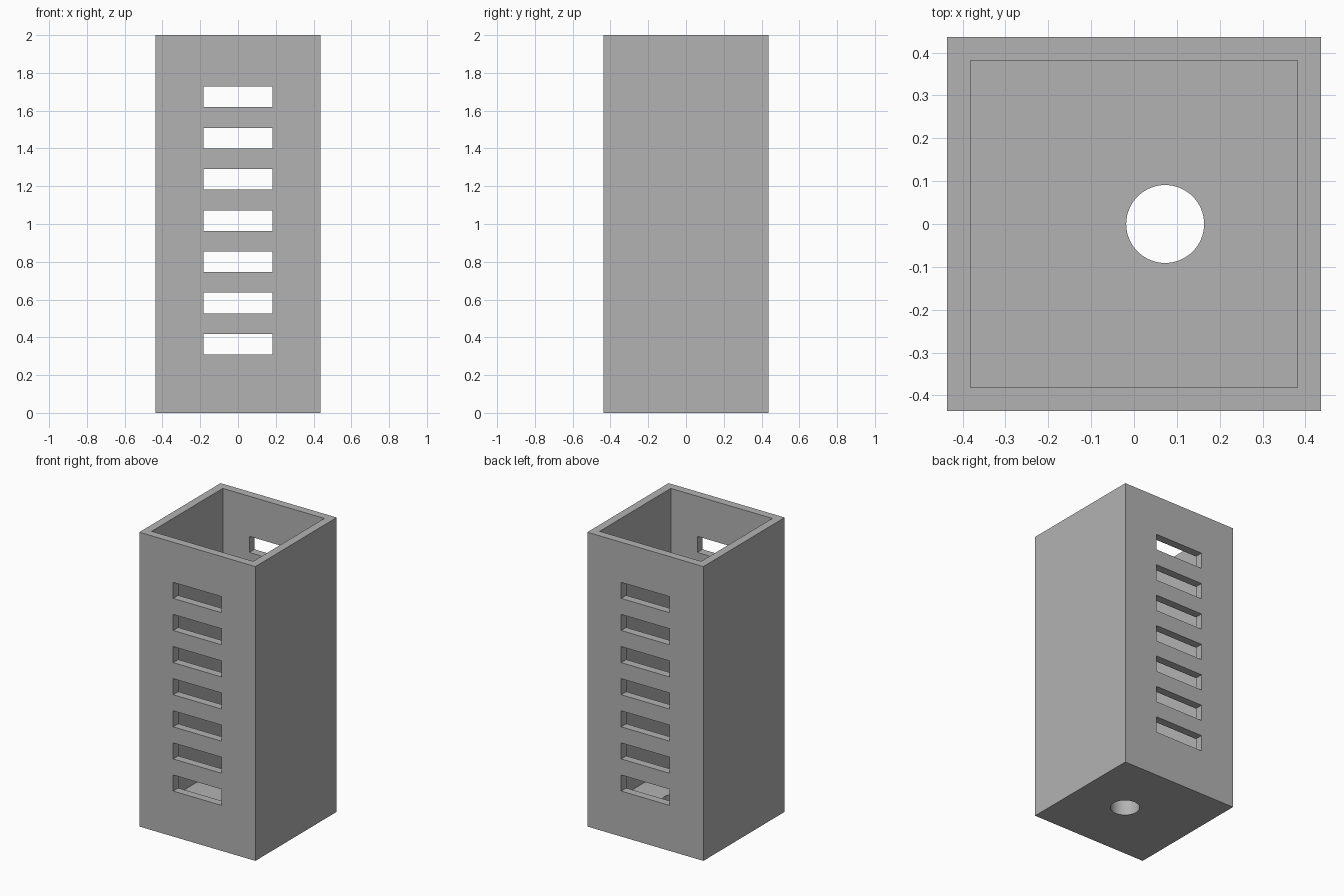
import bpy
import math

default = bpy.data.objects.get("Cube")
if default:
    bpy.data.objects.remove(default, do_unlink=True)

U = 2 / 110            # design unit: the box is 110 units tall
SIDE, HEIGHT = 48 * U, 110 * U
WALL, FLOOR = 3 * U, 6 * U
SLOT_W, SLOT_H, SLOT_PITCH, SLOT_START = 20 * U, 6 * U, 12 * U, 17 * U
SLOT_COUNT = 7

grey = bpy.data.materials.new("plain_grey")
grey.use_nodes = True
colour = (0.45, 0.45, 0.45, 1)
grey.diffuse_color = colour
grey.node_tree.nodes["Principled BSDF"].inputs["Base Color"].default_value = colour


def block(name, size, z_bottom):
    """Box centred in x and y, resting on z_bottom."""
    bpy.ops.mesh.primitive_cube_add(size=1, location=(0, 0, z_bottom + size[2] / 2))
    obj = bpy.context.object
    obj.name = name
    obj.scale = size
    bpy.ops.object.transform_apply(location=True, rotation=False, scale=True)
    obj.data.materials.append(grey)
    return obj


def cut(target, cutter):
    """Subtract the cutter from the target and discard it."""
    cutter.hide_render = True
    mod = target.modifiers.new("cut", 'BOOLEAN')
    mod.operation = 'DIFFERENCE'
    mod.solver = 'EXACT'
    mod.object = cutter
    bpy.ops.object.select_all(action='DESELECT')
    bpy.context.view_layer.objects.active = target
    target.select_set(True)
    bpy.ops.object.modifier_apply(modifier=mod.name)
    bpy.data.objects.remove(cutter, do_unlink=True)


# Open-topped square box
box = block("slotted_box", (SIDE, SIDE, HEIGHT), 0)
inner = SIDE - 2 * WALL
cut(box, block("cavity_cutter", (inner, inner, HEIGHT), FLOOR))

# Ladder of slots through the front and back walls
for i in range(SLOT_COUNT):
    z = SLOT_START + i * SLOT_PITCH
    cut(box, block("slot_cutter", (SLOT_W, SIDE * 2, SLOT_H), z))

# Off-centre round hole in the floor
bpy.ops.mesh.primitive_cylinder_add(vertices=64, radius=5 * U, depth=FLOOR * 4,
                                    location=(4 * U, 0, 0))
hole = bpy.context.object
hole.name = "hole_cutter"
hole.data.materials.append(grey)
cut(box, hole)

bpy.ops.object.shade_smooth_by_angle(angle=math.radians(30))
